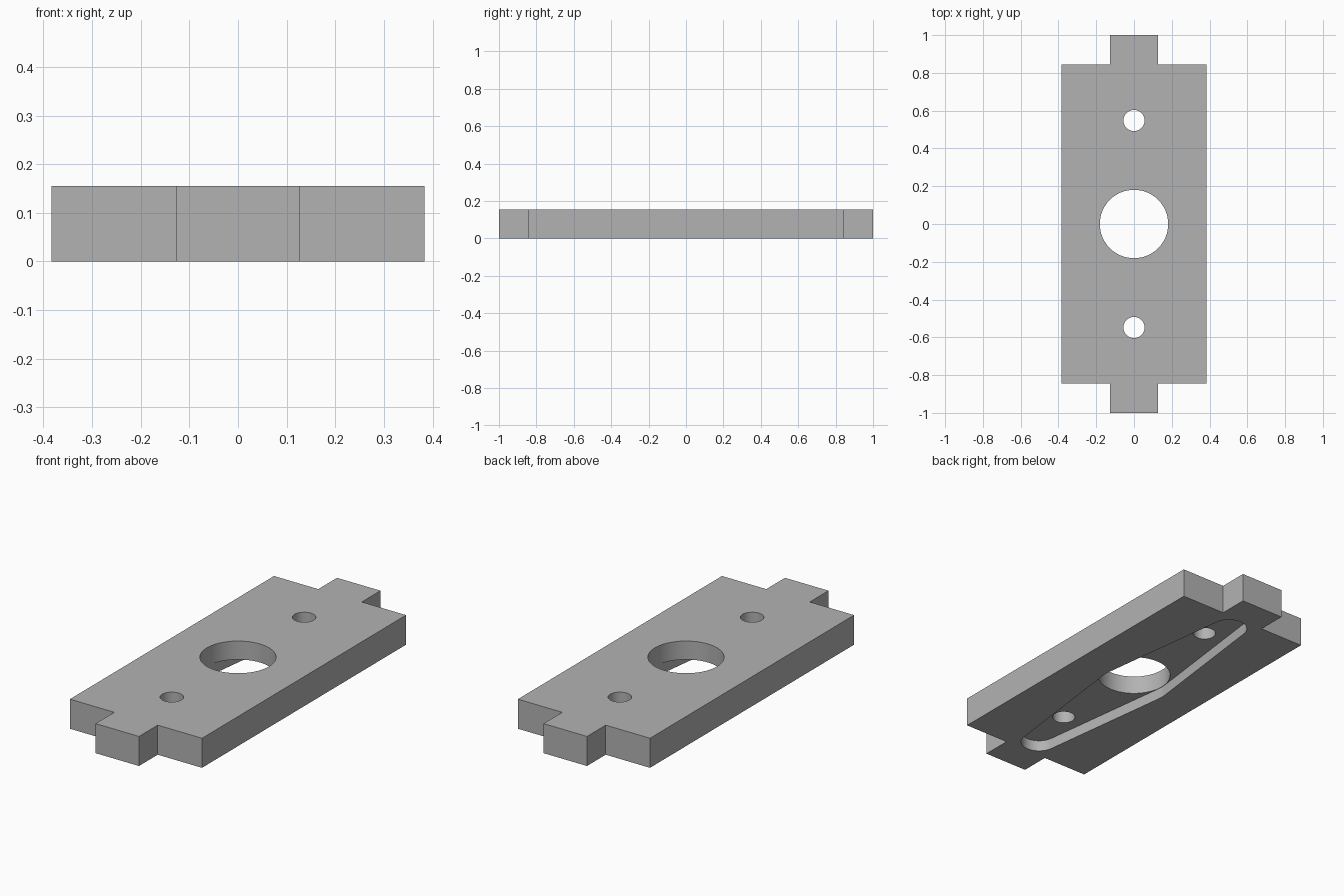
import bpy
import bmesh
from math import asin, cos, sin, pi, radians

cube = bpy.data.objects.get("Cube")
if cube:
    bpy.data.objects.remove(cube, do_unlink=True)

THICK = 0.155
POCKET_DEPTH = 0.058

grey = bpy.data.materials.new("mid grey")
grey.use_nodes = True
colour = (0.45, 0.45, 0.45, 1)
grey.diffuse_color = colour
grey.node_tree.nodes["Principled BSDF"].inputs["Base Color"].default_value = colour


def arc(cy, radius, start, end, steps):
    """Points on an arc centred on the long axis."""
    angles = [start + (end - start) * i / steps for i in range(steps + 1)]
    return [(radius * cos(a), cy + radius * sin(a)) for a in angles]


def prism(name, outline, bottom, top):
    """Extrude a counter-clockwise outline from bottom to top."""
    bm = bmesh.new()
    face = bm.faces.new([bm.verts.new((x, y, bottom)) for x, y in outline])
    grown = bmesh.ops.extrude_face_region(bm, geom=[face])["geom"]
    verts = [v for v in grown if isinstance(v, bmesh.types.BMVert)]
    bmesh.ops.translate(bm, verts=verts, vec=(0, 0, top - bottom))
    bmesh.ops.recalc_face_normals(bm, faces=bm.faces)
    mesh = bpy.data.meshes.new(name)
    bm.to_mesh(mesh)
    bm.free()
    mesh.materials.append(grey)
    obj = bpy.data.objects.new(name, mesh)
    bpy.context.collection.objects.link(obj)
    return obj


def half_turn(points):
    return points + [(-x, -y) for x, y in points]


# Plate with a tab at each end
plate = prism("mounting_plate", half_turn([
    (0.383, -0.845), (0.383, 0.845), (0.126, 0.845),
    (0.126, 1.0), (-0.126, 1.0), (-0.126, 0.845)]), 0, THICK)

# Tapered two-armed pocket in the underside
hub, tip, reach = 0.183, 0.09, 0.74
tilt = asin((hub - tip) / reach)
pocket = (arc(0, hub, -tilt, tilt, 4)
          + arc(reach, tip, tilt, pi - tilt, 32))
cutters = [prism("pocket_cutter", half_turn(pocket), -0.1, POCKET_DEPTH)]

# Centre bore and two screw holes
for name, y, radius, sides in (("bore_cutter", 0, 0.181, 64),
                               ("back_hole_cutter", 0.548, 0.056, 32),
                               ("front_hole_cutter", -0.548, 0.056, 32)):
    ring = arc(y, radius, 0, 2 * pi, sides)[:-1]
    cutters.append(prism(name, ring, -0.2, THICK + 0.1))

for cutter in cutters:
    cutter.hide_render = True
    cut = plate.modifiers.new(cutter.name, "BOOLEAN")
    cut.operation = "DIFFERENCE"
    cut.solver = "EXACT"
    cut.object = cutter

# Bake the cuts, then drop the cutters
graph = bpy.context.evaluated_depsgraph_get()
baked = bpy.data.meshes.new_from_object(plate.evaluated_get(graph))
plate.modifiers.clear()
plate.data = baked
for cutter in cutters:
    bpy.data.objects.remove(cutter, do_unlink=True)

# Smooth the round walls, keep the edges sharp
bpy.ops.object.select_all(action="DESELECT")
plate.select_set(True)
bpy.context.view_layer.objects.active = plate
bpy.ops.object.shade_smooth_by_angle(angle=radians(30))
